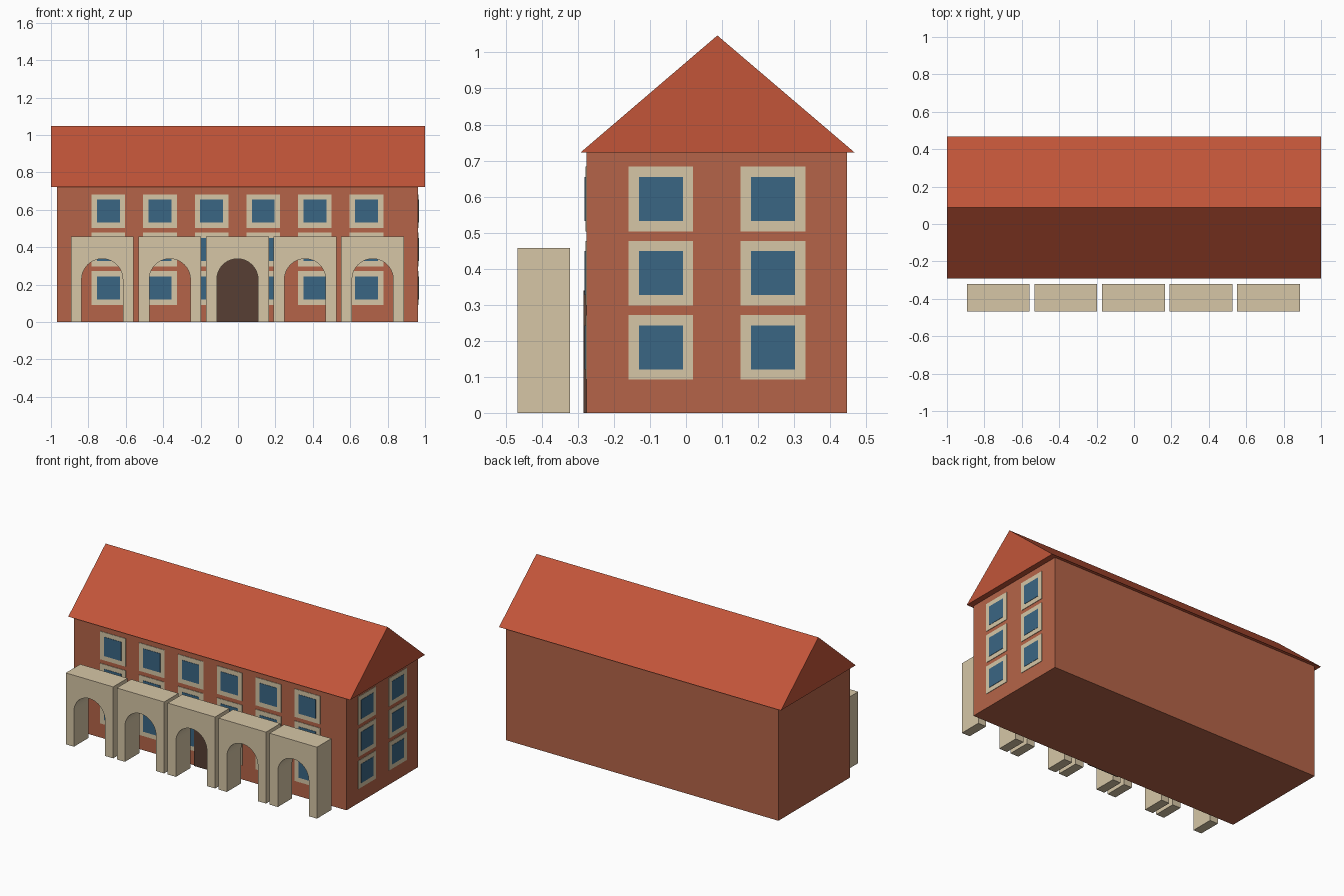
import bpy
import math
from mathutils import Matrix, Vector

cube = bpy.data.objects.get("Cube")
if cube:
    bpy.data.objects.remove(cube, do_unlink=True)


def material(name, rgb):
    """Flat material from 0-255 display colour values, stored as linear."""
    linear = [((c / 255 + 0.055) / 1.055) ** 2.4 for c in rgb] + [1.0]
    mat = bpy.data.materials.new(name)
    mat.use_nodes = True
    mat.diffuse_color = linear
    bsdf = mat.node_tree.nodes["Principled BSDF"]
    bsdf.inputs["Base Color"].default_value = linear
    bsdf.inputs["Roughness"].default_value = 0.9
    return mat


BRICK = material("brick", (181, 100, 72))
TILE = material("roof_tile", (194, 85, 57))
STONE = material("pale_stone", (214, 198, 166))
GLASS = material("blue_glass", (58, 102, 132))
WOOD = material("dark_wood", (87, 63, 51))

# Axes that stand an extruded outline upright: columns are right, up, outward
FRONT = Matrix(((1, 0, 0), (0, 0, -1), (0, 1, 0))).to_4x4()
SIDE = Matrix(((0, 0, 1), (1, 0, 0), (0, 1, 0))).to_4x4()


def prism(name, outline, depth, origin, axes, mat):
    """Extrude a flat counter-clockwise outline outward by depth."""
    n = len(outline)
    place = Matrix.Translation(Vector(origin)) @ axes
    verts = [place @ Vector((u, v, d)) for d in (0, depth) for u, v in outline]
    faces = [list(range(n))[::-1], list(range(n, 2 * n))]
    faces += [(i, (i + 1) % n, n + (i + 1) % n, n + i) for i in range(n)]
    mesh = bpy.data.meshes.new(name)
    mesh.from_pydata(verts, [], faces)
    mesh.materials.append(mat)
    obj = bpy.data.objects.new(name, mesh)
    bpy.context.collection.objects.link(obj)
    return obj


def rectangle(w, h):
    return [(-w, -h), (w, -h), (w, h), (-w, h)]


def arch_curve(radius, spring, steps=20):
    """Points over a round arch, from its right foot to its left foot."""
    arc = [(radius * math.cos(math.pi * i / steps),
            spring + radius * math.sin(math.pi * i / steps))
           for i in range(steps + 1)]
    return [(radius, 0)] + arc + [(-radius, 0)]


MID_X = -0.003
WALL_HALF_X = 0.966
WALL_FRONT, WALL_BACK = -0.276, 0.447
MID_Y = (WALL_FRONT + WALL_BACK) / 2
EAVE, RIDGE = 0.723, 1.047

# Main block
prism("walls", rectangle(WALL_HALF_X, (WALL_BACK - WALL_FRONT) / 2), EAVE,
      (MID_X, MID_Y, 0), Matrix.Identity(4), BRICK)

# Gabled roof with a small overhang
prism("roof", [(-0.292, EAVE), (0.467, EAVE), (0.087, RIDGE)], 2.0,
      (-1, 0, 0), SIDE, TILE)


# Windows: a stone surround with a glass pane on it
def window(name, origin, axes):
    prism(name + "_surround", rectangle(0.09, 0.09), 0.003, origin, axes, STONE)
    prism(name + "_pane", rectangle(0.061, 0.061), 0.005, origin, axes, GLASS)


for floor in range(3):
    z = 0.182 + 0.2055 * floor
    for col in range(6):
        x = MID_X + 0.276 * (col - 2.5)
        window(f"front_window_{floor}_{col}", (x, WALL_FRONT, z), FRONT)
    for col in range(2):
        y = -0.07 + 0.311 * col
        window(f"side_window_{floor}_{col}", (MID_X + WALL_HALF_X, y, z), SIDE)

# Round-headed door
prism("door", arch_curve(0.111, 0.228)[::1], 0.008,
      (MID_X, WALL_FRONT, 0), FRONT, WOOD)

# Row of freestanding arches
arch_outline = ([(-0.168, 0.458), (-0.168, 0)] + arch_curve(0.11, 0.228)[::-1]
                + [(0.168, 0), (0.168, 0.458)])
for i in range(5):
    prism(f"arcade_arch_{i + 1}", arch_outline, 0.146,
          (MID_X + 0.3615 * (i - 2), -0.322, 0), FRONT, STONE)
